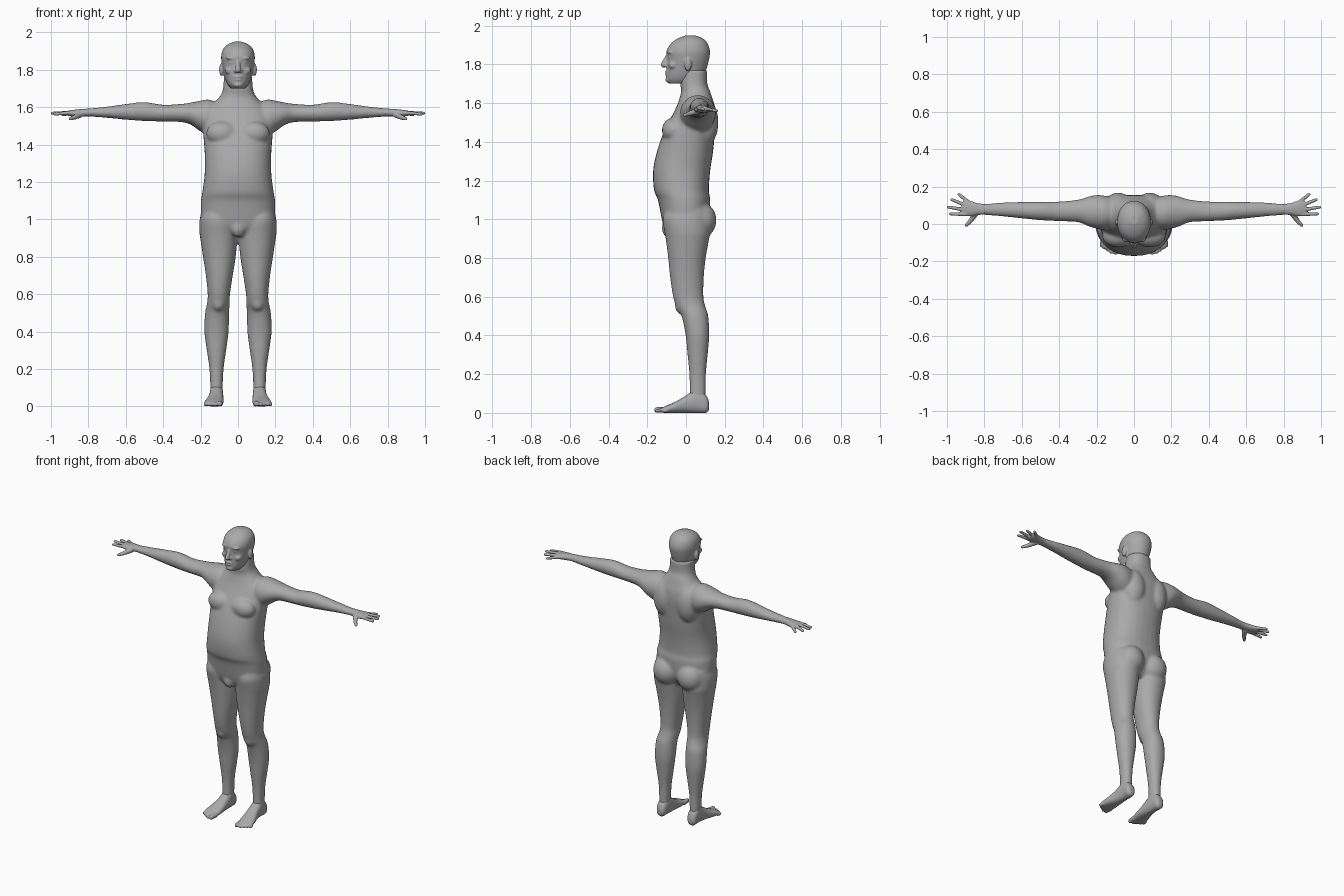
import bpy
import bmesh
import math
from mathutils import Matrix, Vector

cube = bpy.data.objects.get("Cube")
if cube:
    bpy.data.objects.remove(cube, do_unlink=True)

skin = bpy.data.materials.new("grey_skin")
skin.use_nodes = True
GREY = (0.4, 0.4, 0.4, 1.0)
skin.diffuse_color = GREY
skin.node_tree.nodes["Principled BSDF"].inputs["Base Color"].default_value = GREY

SIDES = (1, -1)
UNIT = 0.01  # all part sizes below are in hundredths


def refine(rows, steps=4):
    """Catmull-Rom interpolation between section rows."""
    pts = [Vector(row) for row in rows]
    last = len(pts) - 1
    out = []
    for i in range(last):
        a, b, c, d = (pts[min(max(k, 0), last)] for k in (i - 1, i, i + 1, i + 2))
        for s in range(steps):
            t = s / steps
            out.append((b * 2 + (c - a) * t + (a * 2 - b * 5 + c * 4 - d) * t**2
                        + (b * 3 - a - c * 3 + d) * t**3) / 2)
    out.append(pts[last])
    return out


def loft(bm, axis, rows, side=1, power=2.3, count=32):
    """Closed tube; each row is position, low and high of both cross axes."""
    def bend(value):
        return math.copysign(abs(value) ** (2 / power), value)

    rings = []
    for t, a0, a1, b0, b1 in refine(rows):
        ring = []
        for k in range(count):
            angle = math.tau * k / count
            a = (a0 + a1) / 2 + (a1 - a0) / 2 * bend(math.cos(angle))
            b = (b0 + b1) / 2 + (b1 - b0) / 2 * bend(math.sin(angle))
            x, y, z = {"x": (t, a, b), "y": (a, t, b), "z": (a, b, t)}[axis]
            ring.append(bm.verts.new(Vector((x * side, y, z)) * UNIT))
        rings.append(ring)
    for low, high in zip(rings, rings[1:]):
        for k in range(count):
            n = (k + 1) % count
            bm.faces.new((low[k], low[n], high[n], high[k]))
    bm.faces.new(rings[0])
    bm.faces.new(rings[-1])


def ball(bm, centre, radii, side=1):
    x, y, z = centre
    place = Matrix.LocRotScale(Vector((x * side, y, z)) * UNIT, None, Vector(radii) * UNIT)
    bmesh.ops.create_icosphere(bm, subdivisions=3, radius=1, matrix=place)


def digit(bm, start, end, thick, tip, side):
    """Finger or toe as a chain of balls."""
    start, end = Vector(start), Vector(end)
    steps = 12
    for i in range(steps + 1):
        f = i / steps
        ball(bm, start.lerp(end, f), [thick + (tip - thick) * f] * 3, side)


def finish(name, bm, voxel, rounds):
    """Fuse the shapes of a part into one smooth skin."""
    bmesh.ops.recalc_face_normals(bm, faces=bm.faces)
    mesh = bpy.data.meshes.new(name)
    bm.to_mesh(mesh)
    bm.free()
    part = bpy.data.objects.new(name, mesh)
    bpy.context.collection.objects.link(part)
    fuse = part.modifiers.new("fuse", "REMESH")
    fuse.mode = "VOXEL"
    fuse.voxel_size = voxel
    soften = part.modifiers.new("soften", "SMOOTH")
    soften.factor = 0.5
    soften.iterations = rounds
    graph = bpy.context.evaluated_depsgraph_get()
    baked = bpy.data.meshes.new_from_object(part.evaluated_get(graph))
    part.modifiers.clear()
    part.data = baked
    baked.name = name
    baked.materials.clear()
    baked.materials.append(skin)
    baked.shade_smooth()


# Torso and neck: height, half width, front, back
TORSO = [
    (91, 6, -8, 7), (95, 15, -11, 10), (100, 19.5, -12.5, 12), (110, 19.8, -14.5, 12.5),
    (115, 19, -16.5, 11.8), (125, 17.8, -17, 12.5), (135, 17.8, -15, 14), (145, 18.5, -11.5, 15),
    (152, 18.5, -8, 15.5), (158, 17, -5, 15), (162, 13, -3.5, 13.8), (166, 9.5, -2.5, 12.5),
    (170, 8, -3, 11), (177, 7.5, -3, 11),
]
# Arm: distance out, front, back, bottom, top
ARM = [
    (8, 0, 13, 149, 161), (15, -3, 15, 145, 164), (20, -2.5, 15.5, 147, 163.5),
    (25, -1, 14.5, 150.5, 162.5), (30, 1, 13, 152, 161.8), (40, 1.5, 12, 152.3, 161.3),
    (50, 2, 12, 152.6, 162.7), (60, 3, 11.8, 153.3, 161.7), (70, 4, 11.5, 154.3, 160.3),
    (80, 4.8, 10.8, 155, 159.3), (86, 4.8, 11.2, 155, 159),
]
# Leg: height, inner, outer, front, back
LEG = [
    (105, 6, 19, -10, 11), (100, 2, 20.5, -12, 12), (93, 0.6, 20.6, -11, 12.5),
    (90, 0.4, 20.2, -10.5, 12), (80, 1.2, 18.7, -9.2, 10.2), (70, 2.8, 17.2, -8.2, 9.2),
    (60, 4.3, 16.2, -6.7, 9), (55, 4.4, 16.6, -5, 10), (50, 4.8, 17.6, -2.3, 11.5),
    (40, 5, 18, -0.2, 12), (30, 6.3, 16.7, 0.8, 11.2), (20, 7.7, 15.3, 1.7, 10.3),
    (10, 8.2, 14.8, 1.8, 10.2), (3, 8.5, 14.5, 1, 10),
]
body = bmesh.new()
loft(body, "z", [(z, -w, w, front, back) for z, w, front, back in TORSO])
ball(body, (0, -9, 95.5), (4, 3.5, 5))  # groin
for side in SIDES:
    loft(body, "x", ARM, side, power=2)
    loft(body, "z", LEG, side, power=2.1)
    ball(body, (8.5, -6.5, 146), (8.5, 6, 6.5), side)    # chest
    ball(body, (8.5, 9, 150), (8, 7.8, 13), side)        # shoulder blade
    ball(body, (9, 7, 99.5), (9, 8.8, 9.5), side)        # buttock
    ball(body, (10.5, -2.5, 55.5), (3.5, 3.2, 4.5), side)  # knee
finish("body", body, 0.008, 8)

# Head: height, half width, front, back
HEAD = [
    (170, 3.5, -8.5, 2), (172, 5.4, -10, 7), (175, 6.8, -10.2, 9.5), (179, 7.8, -10, 11),
    (183, 8.6, -9.7, 12), (187, 9, -10, 12.4), (191, 8, -7.6, 11), (193.5, 5.6, -4, 8.5),
    (195, 2.2, 0, 4.5),
]
head = bmesh.new()
loft(head, "z", [(z, -w, w, front, back) for z, w, front, back in HEAD], power=2.1)
digit(head, (0, -9.4, 184.5), (0, -11.6, 179.8), 1, 1.5, 1)  # nose
ball(head, (0, -9.6, 176.2), (2.6, 1.3, 0.7))    # upper lip
ball(head, (0, -9.5, 174.7), (2.3, 1.3, 0.7))    # lower lip
ball(head, (0, -8.8, 172), (2.6, 1.9, 1.6))      # chin
for side in SIDES:
    ball(head, (1.3, -10, 179.3), (1, 1.2, 1), side)       # nostril
    ball(head, (3.5, -8, 186.3), (3, 1.8, 0.9), side)      # brow
    ball(head, (3.3, -7.9, 183.7), (1.5, 1.3, 0.9), side)  # eye
    ball(head, (4.5, -6.5, 179.5), (2.5, 2.5, 2.2), side)  # cheek
    ball(head, (8.8, 1, 180), (1.3, 1.9, 3.5), side)       # ear
finish("head", head, 0.005, 3)

# Palm: distance out, front, back, bottom, top
PALM = [
    (80, 5, 10.6, 155.2, 159.2), (84, 4.8, 11.2, 155, 159), (87, 4.2, 12.2, 155, 158.7),
    (90, 4.3, 12.7, 155.2, 158.3), (92, 5.5, 11.5, 155.8, 157.8),
]
FINGERS = [
    ((90, 5.2, 157), (98, 5.4, 156.3)), ((91, 7.7, 157), (99.2, 9, 156.8)),
    ((90, 10, 157), (97.3, 13, 156.6)), ((88.5, 11.7, 156.8), (93.6, 15.8, 156)),
]
# Foot: depth, inner, outer, bottom, top
FOOT = [
    (12, 10, 13, 2, 5), (10.5, 8.5, 14.7, 0, 9), (6, 8, 15, 0, 12.5), (0, 7.8, 15.6, 0, 9),
    (-5, 7.7, 17, 0, 6), (-10, 7.9, 18, 0, 3.8), (-13, 8.7, 17, 0.3, 2.5),
]
for side, label in zip(SIDES, ("left", "right")):
    hand = bmesh.new()
    loft(hand, "x", PALM, side)
    for start, end in FINGERS:
        digit(hand, start, end, 1.1, 0.85, side)
    digit(hand, (84.5, 6, 156), (87.5, 1.5, 154.5), 1.7, 1.2, side)    # thumb base
    digit(hand, (87.5, 1.5, 154.5), (89.7, -0.7, 153.8), 1.2, 0.9, side)  # thumb
    finish(label + "_hand", hand, 0.004, 3)

    foot = bmesh.new()
    loft(foot, "y", FOOT, side)
    digit(foot, (9.5, -11, 1.6), (9.8, -15, 1.5), 1.6, 1.5, side)  # big toe
    for i in range(4):
        x = 12.2 + 1.75 * i
        digit(foot, (x - 0.3, -10, 1.4), (x, -15 + 1.2 * i, 1.1), 1.2, 1, side)
    finish(label + "_foot", foot, 0.005, 3)
